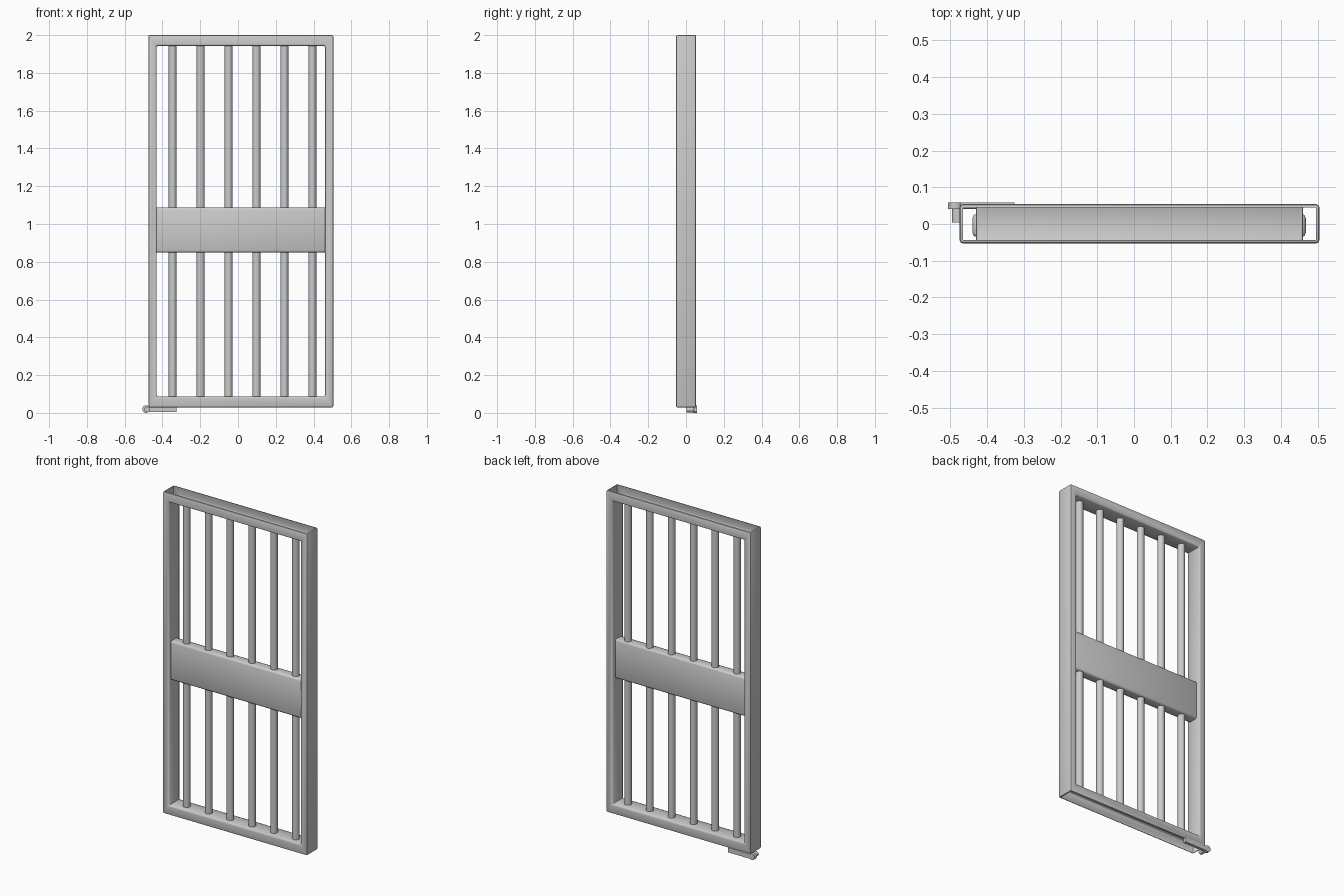
import bpy, bmesh, math
from mathutils import Matrix, Vector

if "Cube" in bpy.data.objects:
    bpy.data.objects.remove(bpy.data.objects["Cube"])


def finish(bm, name, smooth=None):
    bmesh.ops.recalc_face_normals(bm, faces=bm.faces)
    me = bpy.data.meshes.new(name)
    bm.to_mesh(me)
    bm.free()
    ob = bpy.data.objects.new(name, me)
    bpy.context.collection.objects.link(ob)
    if smooth is not None:
        bpy.ops.object.select_all(action='DESELECT')
        ob.select_set(True)
        bpy.context.view_layer.objects.active = ob
        bpy.ops.object.shade_smooth_by_angle(angle=math.radians(smooth))
    return ob


def box(name, lo, hi, bevel=0.0, smooth=None):
    bm = bmesh.new()
    lo, hi = Vector(lo), Vector(hi)
    size = hi - lo
    bmesh.ops.create_cube(bm, size=1, matrix=Matrix.Translation((lo + hi) / 2) @ Matrix.Diagonal((*size, 1)))
    if bevel:
        bmesh.ops.bevel(bm, geom=bm.edges[:], offset=bevel, segments=2, profile=0.5, affect='EDGES')
    return finish(bm, name, smooth)


# Door frame: bevelled hollow ring, open along the top and bottom
Y0, Y1 = -0.053, 0.054
X0, X1, Z0, Z1 = -0.475, 0.505, 0.028, 2.0
IX0, IX1, IZ0, IZ1 = -0.431, 0.461, 0.087, 1.943
bm = bmesh.new()


def loop(x0, x1, z0, z1, y):
    return [bm.verts.new((x, y, z)) for x, z in ((x0, z0), (x1, z0), (x1, z1), (x0, z1))]


rings = [loop(X0, X1, Z0, Z1, Y0), loop(X0, X1, Z0, Z1, Y1),
         loop(IX0, IX1, IZ0, IZ1, Y1), loop(IX0, IX1, IZ0, IZ1, Y0)]
for a, b in zip(rings, rings[1:] + rings[:1]):
    for i in range(4):
        j = (i + 1) % 4
        bm.faces.new((a[i], a[j], b[j], b[i]))
bmesh.ops.recalc_face_normals(bm, faces=bm.faces)
sharp = [e for e in bm.edges if e.calc_face_angle() > 0.2]
bmesh.ops.bevel(bm, geom=sharp, offset=0.009, segments=2, profile=0.5, affect='EDGES')
bm.normal_update()
caps = [f for f in bm.faces if abs(f.normal.z) > 0.99
        and (f.calc_center_median().z > Z1 - 0.002 or f.calc_center_median().z < Z0 + 0.002)]
bmesh.ops.delete(bm, geom=caps, context='FACES')
finish(bm, "door_frame", 40)

# Six vertical bars
for i in range(6):
    bm = bmesh.new()
    bmesh.ops.create_cone(bm, cap_ends=True, segments=16, radius1=0.021, radius2=0.021, depth=IZ1 - IZ0,
                          matrix=Matrix.Translation((-0.346 + i * 0.148, -0.002, (IZ0 + IZ1) / 2)))
    finish(bm, f"bar_{i + 1}", 40)

# Middle cross plate
box("cross_plate", (-0.44, -0.036, 0.848), (0.468, 0.028, 1.088), 0.012, 60)

# Pivot arm at the lower back corner: flat strip, round end and prong
box("pivot_strip", (-0.485, 0.041, 0.004), (-0.325, 0.059, 0.034), 0.002)
bm = bmesh.new()
bmesh.ops.create_cone(bm, cap_ends=True, segments=20, radius1=0.02, radius2=0.02, depth=0.018,
                      matrix=Matrix.Translation((-0.487, 0.05, 0.02)) @ Matrix.Rotation(math.pi / 2, 4, 'X'))
finish(bm, "pivot_end", 40)
bm = bmesh.new()
bmesh.ops.create_cone(bm, cap_ends=True, segments=16, radius1=0.015, radius2=0.015, depth=0.045,
                      matrix=Matrix.Translation((-0.481, 0.026, 0.018)) @ Matrix.Rotation(math.pi / 2, 4, 'X'))
finish(bm, "pivot_prong", 40)
